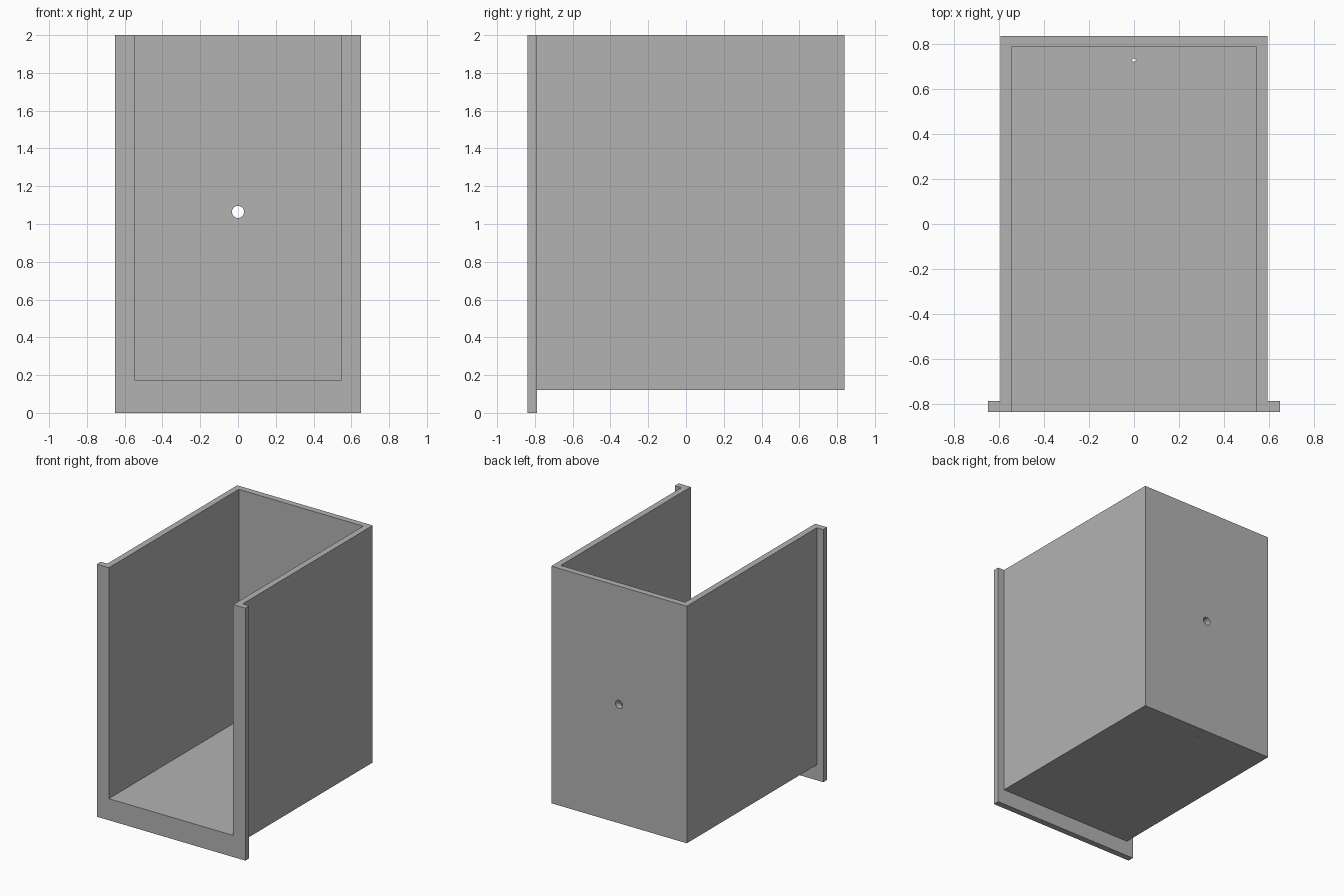
import bpy
import math

cube = bpy.data.objects.get("Cube")
if cube:
    bpy.data.objects.remove(cube, do_unlink=True)

# Main dimensions
WALL = 0.049
HALF_W, HALF_D, TOP = 0.594, 0.838, 2.0
FLANGE_W, BASE = 0.651, 0.122
OVER = 0.2

grey = bpy.data.materials.new("plain grey")
grey.use_nodes = True
colour = (0.45, 0.45, 0.45, 1)
grey.diffuse_color = colour
grey.node_tree.nodes["Principled BSDF"].inputs["Base Color"].default_value = colour


def box(name, low, high):
    """Box spanning two opposite corners."""
    bpy.ops.mesh.primitive_cube_add(size=1)
    ob = bpy.context.object
    ob.name = name
    ob.location = [(a + b) / 2 for a, b in zip(low, high)]
    ob.scale = [b - a for a, b in zip(low, high)]
    bpy.ops.object.transform_apply(location=True, rotation=True, scale=True)
    ob.data.materials.append(grey)
    return ob


def drill(name, radius, location, rotation=(0, 0, 0)):
    """Round cutter for a hole through one wall."""
    bpy.ops.mesh.primitive_cylinder_add(vertices=32, radius=radius, depth=OVER,
                                        location=location, rotation=rotation)
    ob = bpy.context.object
    ob.name = name
    ob.data.materials.append(grey)
    return ob


def combine(target, tool, operation):
    """Apply a boolean and remove its tool."""
    mod = target.modifiers.new(operation.lower(), 'BOOLEAN')
    mod.operation, mod.object, mod.solver = operation, tool, 'EXACT'
    bpy.context.view_layer.objects.active = target
    bpy.ops.object.modifier_apply(modifier=mod.name)
    bpy.data.objects.remove(tool, do_unlink=True)


# Open bin body, joined to the wider front flange
bin_body = box("bin_with_front_flange",
               (-HALF_W, -HALF_D + WALL / 2, BASE), (HALF_W, HALF_D, TOP))
flange = box("front_flange",
             (-FLANGE_W, -HALF_D, 0), (FLANGE_W, -HALF_D + WALL, TOP))
combine(bin_body, flange, 'UNION')

# Cavity, open at the front and the top
inner = HALF_W - WALL
cavity = box("cavity_cutter", (-inner, -HALF_D - OVER, BASE + WALL),
             (inner, HALF_D - WALL, TOP + OVER))
combine(bin_body, cavity, 'DIFFERENCE')

# Hole in the back wall and small drain hole in the floor
back_hole = drill("back_hole_cutter", 0.032, (0, HALF_D - WALL / 2, 1.064),
                  (math.pi / 2, 0, 0))
combine(bin_body, back_hole, 'DIFFERENCE')
drain = drill("drain_hole_cutter", 0.008, (0, 0.73, BASE + WALL / 2))
combine(bin_body, drain, 'DIFFERENCE')

# Smooth only the round hole walls
bpy.ops.object.select_all(action='DESELECT')
bin_body.select_set(True)
bpy.context.view_layer.objects.active = bin_body
bpy.ops.object.shade_smooth_by_angle(angle=math.radians(30))
